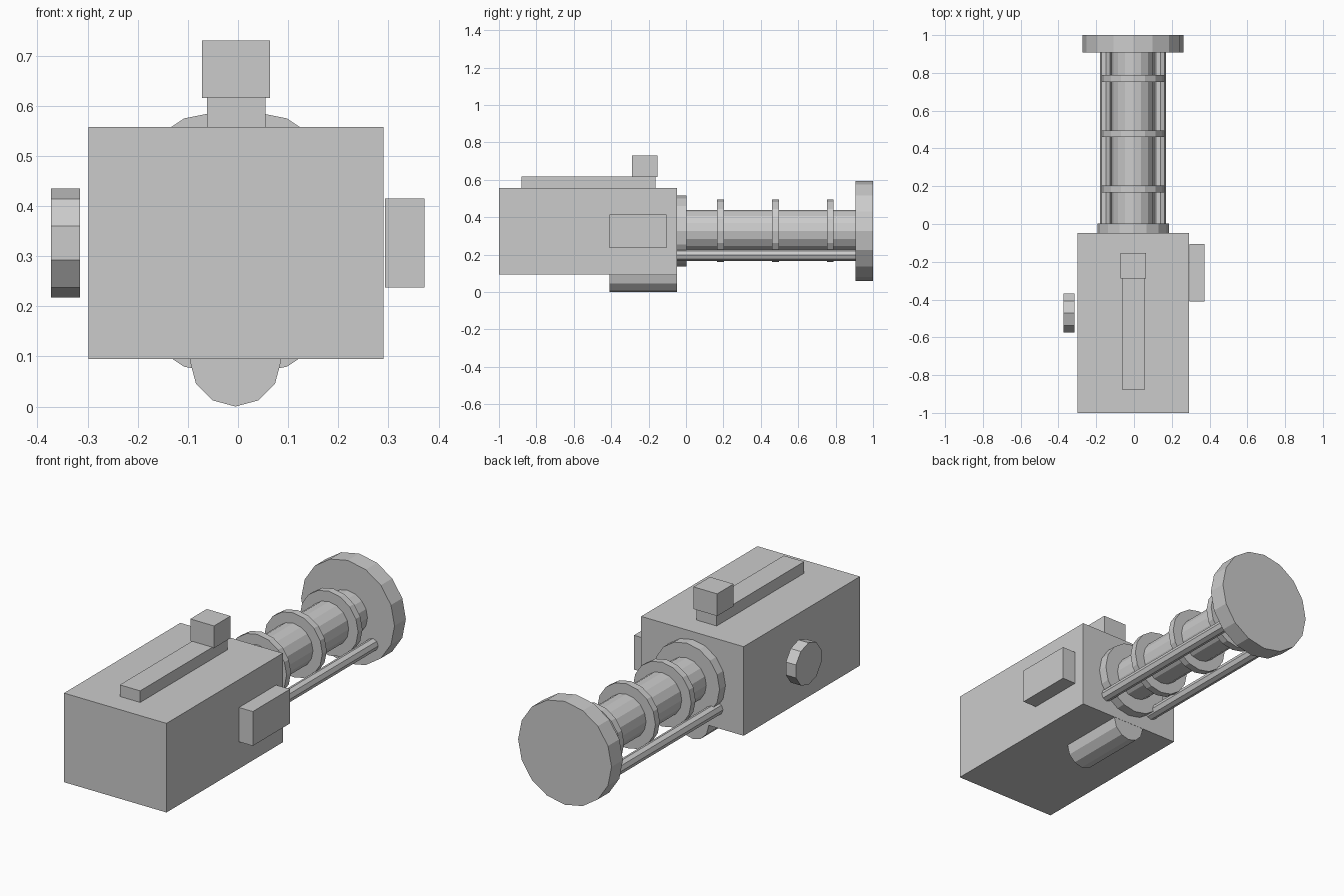
import bpy, bmesh
from math import pi
from mathutils import Matrix

if "Cube" in bpy.data.objects:
    bpy.data.objects.remove(bpy.data.objects["Cube"])

CX, CZ = -0.005, 0.327  # shared centre line of the barrel parts


def finish(name, bm):
    mesh = bpy.data.meshes.new(name)
    bmesh.ops.recalc_face_normals(bm, faces=bm.faces[:])
    bm.to_mesh(mesh)
    bm.free()
    obj = bpy.data.objects.new(name, mesh)
    bpy.context.collection.objects.link(obj)
    return obj


def box(name, x, y, z):
    bm = bmesh.new()
    size = Matrix.Diagonal((x[1] - x[0], y[1] - y[0], z[1] - z[0], 1))
    mid = Matrix.Translation((sum(x) / 2, sum(y) / 2, sum(z) / 2))
    bmesh.ops.create_cube(bm, size=1, matrix=mid @ size)
    return finish(name, bm)


def cylinder(name, axis, span, centre, radius, sides):
    """Flat-sided cylinder along 'X' or 'Y'; centre is (other axis, z)."""
    mid = sum(span) / 2
    if axis == 'Y':
        loc, rot = (centre[0], mid, centre[1]), Matrix.Rotation(pi / 2, 4, 'X')
    else:
        loc, rot = (mid, centre[0], centre[1]), Matrix.Rotation(pi / 2, 4, 'Y')
    bm = bmesh.new()
    bmesh.ops.create_cone(bm, cap_ends=True, segments=sides, radius1=radius,
                          radius2=radius, depth=span[1] - span[0],
                          matrix=Matrix.Translation(loc) @ rot
                          @ Matrix.Rotation(0, 4, 'Z'))
    # turn about the length so that a corner always points straight up
    top = max(v.co.z for v in bm.verts)
    if top < centre[1] + radius * 0.999:
        bmesh.ops.rotate(bm, verts=bm.verts[:], cent=loc,
                         matrix=Matrix.Rotation(pi / sides, 3, axis))
    return finish(name, bm)


# Housing with top rail, rear block and side box
box("housing", (-0.298, 0.290), (-1.0, -0.047), (0.095, 0.557))
box("top_rail", (-0.062, 0.055), (-0.88, -0.163), (0.550, 0.617))
box("top_block", (-0.072, 0.064), (-0.288, -0.153), (0.615, 0.730))
box("side_box", (0.293, 0.372), (-0.41, -0.105), (0.237, 0.415))

# Side dial and the half-sunk cylinder underneath
cylinder("side_dial", 'X', (-0.373, -0.315), (-0.472, 0.326), 0.109, 10)
cylinder("under_cylinder", 'Y', (-0.41, -0.048), (CX, 0.091), 0.091, 12)

# Barrel, collar, rings and end disc
cylinder("barrel", 'Y', (-0.047, 0.92), (CX, CZ), 0.113, 16)
cylinder("collar", 'Y', (-0.05, 0.002), (CX, CZ), 0.189, 16)
for i, y in enumerate((0.185, 0.478, 0.771)):
    cylinder(f"barrel_ring_{i + 1}", 'Y', (y - 0.018, y + 0.018), (CX, CZ), 0.167, 16)
cylinder("end_disc", 'Y', (0.907, 1.0), (CX, CZ), 0.268, 16)

# Pair of rods below the barrel
for side, name in ((-1, "left_rod"), (1, "right_rod")):
    cylinder(name, 'Y', (-0.047, 0.92), (CX + side * 0.144, 0.198), 0.031, 8)
